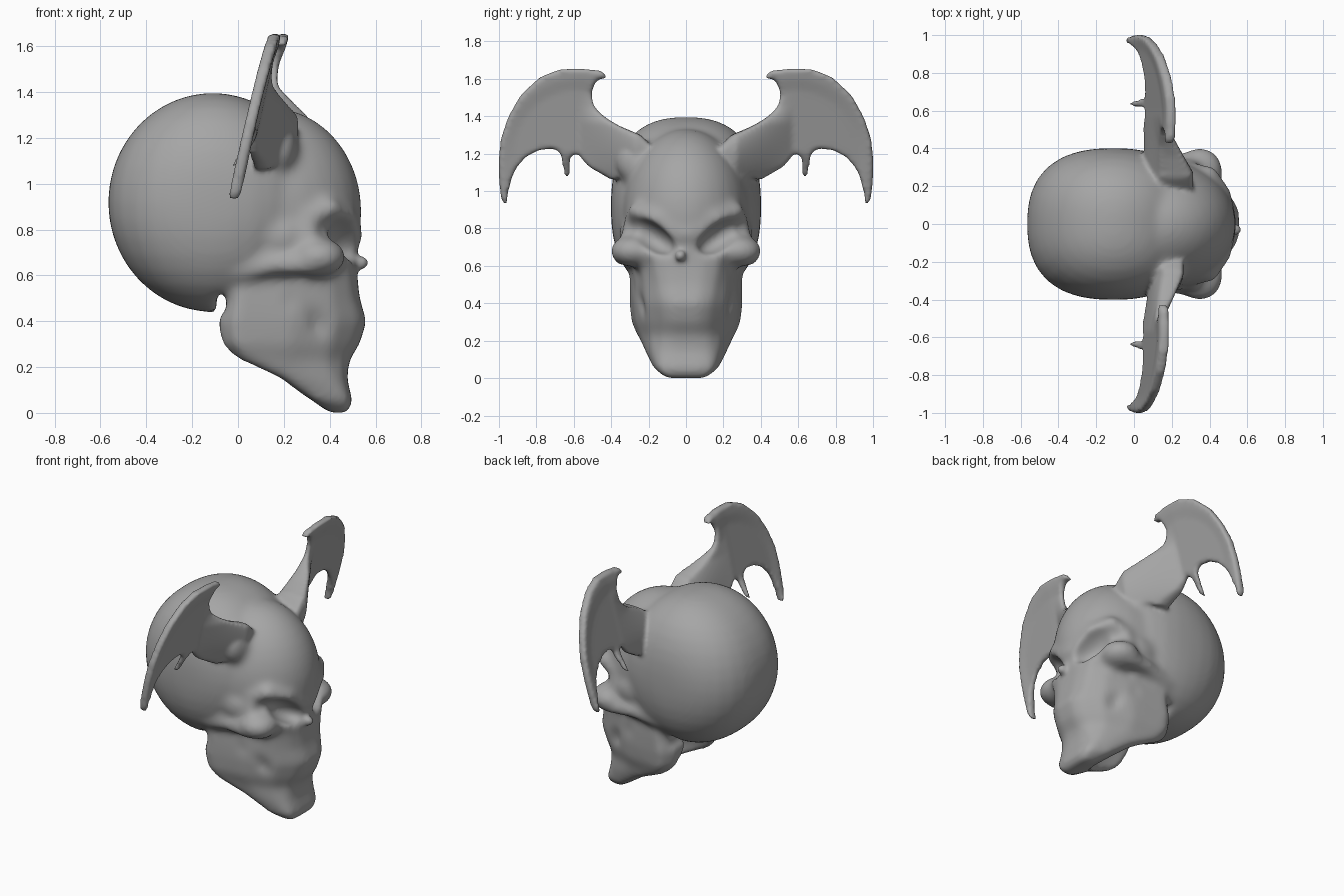
import bpy
import bmesh
from math import radians, hypot, sqrt
from mathutils import Matrix, Vector

cube = bpy.data.objects.get("Cube")
if cube:
    bpy.data.objects.remove(cube, do_unlink=True)

# Unit sphere shared by every blob
bm = bmesh.new()
bmesh.ops.create_uvsphere(bm, u_segments=32, v_segments=20, radius=1.0)
bm.verts.index_update()
ball_points = [v.co.copy() for v in bm.verts]
ball_faces = [[v.index for v in f.verts] for f in bm.faces]
bm.free()


def blob(bm, centre, radii, tilt=0.0, power=2.0):
    """Ellipsoid, tilted about the x axis; a higher power squares its sides."""
    matrix = (Matrix.Translation(centre) @ Matrix.Rotation(radians(tilt), 4, 'X')
              @ Matrix.Diagonal((*radii, 1.0)))
    verts = []
    for p in ball_points:
        size = (hypot(p.x, p.z) ** power + abs(p.y) ** power) ** (1 / power)
        verts.append(bm.verts.new(matrix @ (p / size)))
    for face in ball_faces:
        bm.faces.new([verts[i] for i in face])


def blob_pair(bm, centre, radii, tilt=0.0):
    for side in (1, -1):
        blob(bm, (centre[0], centre[1] * side, centre[2]), radii, tilt * side)


def ridge_pair(bm, path, radius, steps=4):
    """Rounded ridge along a path, on both sides."""
    for start, end in zip(path, path[1:]):
        for i in range(steps + 1):
            point = Vector(start).lerp(Vector(end), i / steps)
            blob_pair(bm, point, (radius, radius, radius))


def loft(bm, rings):
    """Closed skin over rings with equal point counts."""
    loops = [[bm.verts.new(p) for p in ring] for ring in rings]
    count = len(loops[0])
    for low, high in zip(loops, loops[1:]):
        for i in range(count):
            j = (i + 1) % count
            bm.faces.new((low[i], low[j], high[j], high[i]))
    bm.faces.new(loops[0][::-1])
    bm.faces.new(loops[-1])


def make_object(name, bm):
    bmesh.ops.recalc_face_normals(bm, faces=bm.faces[:])
    mesh = bpy.data.meshes.new(name)
    bm.to_mesh(mesh)
    bm.free()
    ob = bpy.data.objects.new(name, mesh)
    bpy.context.scene.collection.objects.link(ob)
    return ob


def fuse(ob, voxel):
    mod = ob.modifiers.new("fuse", 'REMESH')
    mod.mode = 'VOXEL'
    mod.voxel_size = voxel


def soften(ob, rounds):
    mod = ob.modifiers.new("soften", 'SMOOTH')
    mod.factor = 0.5
    mod.iterations = rounds


def bake(ob):
    bpy.context.view_layer.update()
    graph = bpy.context.evaluated_depsgraph_get()
    mesh = bpy.data.meshes.new_from_object(ob.evaluated_get(graph))
    ob.modifiers.clear()
    ob.data = mesh


def clamp(value):
    return max(0.0, min(1.0, value))


# Braincase, forehead, temples and wing roots
bm = bmesh.new()
blob(bm, (-0.11, 0, 0.918), (0.457, 0.402, 0.478), power=2.5)
blob(bm, (0.14, 0, 0.88), (0.4, 0.34, 0.452))
blob(bm, (0.19, 0, 0.77), (0.25, 0.36, 0.2))
blob_pair(bm, (0.18, 0.27, 1.16), (0.08, 0.11, 0.12))

# Jaw and muzzle: height, back x, front x, back half width, front half width
sections = [
    (0.0, 0.40, 0.48, 0.11, 0.11), (0.05, 0.33, 0.50, 0.18, 0.14),
    (0.15, 0.18, 0.475, 0.23, 0.14), (0.23, -0.01, 0.485, 0.265, 0.13),
    (0.30, -0.07, 0.53, 0.295, 0.13), (0.40, -0.085, 0.56, 0.305, 0.14),
    (0.50, -0.06, 0.53, 0.305, 0.16), (0.60, -0.05, 0.52, 0.30, 0.18),
    (0.70, -0.03, 0.52, 0.30, 0.22), (0.80, 0.0, 0.53, 0.28, 0.22)]
rings = []
for z, back, front, wide, narrow in sections:
    depth = front - back
    half = [(back, wide * 0.75), (back + depth * 0.1, wide),
            (back + depth * 0.5, wide * 0.92),
            (front - depth * 0.2, narrow + (wide - narrow) * 0.45),
            (front - depth * 0.05, narrow * 0.95), (front, narrow * 0.5)]
    rings.append([(x, y, z) for x, y in half] + [(x, -y, z) for x, y in half[::-1]])
loft(bm, rings)

# Brows, eye rims, cheekbones and cheek arches
ridge_pair(bm, [(0.50, 0.02, 0.77), (0.475, 0.16, 0.855), (0.40, 0.265, 0.895),
                (0.30, 0.285, 0.85), (0.31, 0.31, 0.73)], 0.045)
blob_pair(bm, (0.35, 0.28, 0.68), (0.12, 0.125, 0.085))
ridge_pair(bm, [(0.32, 0.34, 0.65), (0.16, 0.315, 0.65), (0.0, 0.29, 0.62)], 0.05)
skull = make_object("winged_skull", bm)
fuse(skull, 0.018)
bake(skull)

# Carve eye sockets, cheek creases, cheek hollows, jaw gap and nape notch
bm = bmesh.new()
blob_pair(bm, (0.51, 0.2, 0.765), (0.13, 0.165, 0.072), 33)
blob_pair(bm, (0.37, 0.275, 0.45), (0.08, 0.035, 0.14), -23)
blob_pair(bm, (0.25, 0.325, 0.49), (0.1, 0.055, 0.1))
blob(bm, (0.0, 0, 0.21), (0.33, 0.2, 0.22))
blob(bm, (-0.07, 0, 0.48), (0.025, 0.5, 0.07))
cutter = make_object("socket_cutter", bm)
cutter.hide_render = True
fuse(cutter, 0.02)
bake(cutter)
carve = skull.modifiers.new("carve", 'BOOLEAN')
carve.operation = 'DIFFERENCE'
carve.object = cutter
fuse(skull, 0.015)
soften(skull, 14)
bake(skull)
bpy.data.objects.remove(cutter, do_unlink=True)

# Bat wing outline in y and z
outline = [
    (0.14, 1.20), (0.14, 1.10), (0.28, 1.08), (0.40, 1.06), (0.52, 1.13), (0.595, 1.215),
    (0.615, 1.18), (0.62, 1.07), (0.65, 1.075), (0.67, 1.2), (0.70, 1.225), (0.78, 1.22),
    (0.86, 1.18), (0.92, 1.10), (0.95, 1.0), (0.96, 0.93), (0.985, 0.935), (1.0, 1.05),
    (1.005, 1.15), (0.99, 1.28), (0.95, 1.4), (0.88, 1.52), (0.78, 1.61), (0.68, 1.65),
    (0.58, 1.655), (0.45, 1.645), (0.42, 1.605), (0.48, 1.595), (0.505, 1.52),
    (0.49, 1.45), (0.44, 1.4), (0.36, 1.35), (0.24, 1.30)]
bm = bmesh.new()
slab = 0.03
loft(bm, [[(x, y, z) for y, z in outline] for x in (-slab, slab)])
wing = make_object("wing", bm)
fuse(wing, 0.015)
soften(wing, 2)
bake(wing)


def swept_wing(side, slope, bulk):
    """Lean the flat wing, thicken its root and rim, hook its lower spike."""
    mesh = wing.data.copy()
    for v in mesh.vertices:
        x, y, z = v.co
        root = min(0.3, max(0.0, 0.57 - y)) * clamp((1.52 - z) / 0.15)
        arm = sqrt(clamp(1 - ((z - 1.18 - 0.45 * (y - 0.3)) / 0.17) ** 2))
        rim = clamp((hypot(y - 0.58, z - 1.2) - 0.34) / 0.06)
        hook = clamp(1 - abs(y - 0.635) / 0.06) * max(0.0, 1.2 - z)
        middle = (0.03 + slope * (z - 1.05) + 0.4 * root
                  - 0.06 * max(0.0, y - 0.6) - 0.4 * hook)
        thick = 0.018 + bulk * root * arm + 0.008 * rim
        v.co = (middle + x / slab * thick, y * side, z)
    if side < 0:
        mesh.flip_normals()
    return mesh


# Join both wings and the nose knob to the skull
bm = bmesh.new()
bm.from_mesh(skull.data)
bm.from_mesh(swept_wing(1, 0.28, 0.35))
bm.from_mesh(swept_wing(-1, 0.22, 0.2))
blob(bm, (0.535, -0.03, 0.655), (0.033, 0.03, 0.03))
bm.to_mesh(skull.data)
bm.free()
bpy.data.objects.remove(wing, do_unlink=True)
fuse(skull, 0.012)
soften(skull, 5)
bake(skull)

# Plain grey
grey = bpy.data.materials.new("stone_grey")
grey.use_nodes = True
colour = (0.38, 0.38, 0.38, 1.0)
grey.diffuse_color = colour
grey.node_tree.nodes["Principled BSDF"].inputs["Base Color"].default_value = colour
skull.data.materials.clear()
skull.data.materials.append(grey)
for face in skull.data.polygons:
    face.use_smooth = True
    face.material_index = 0
